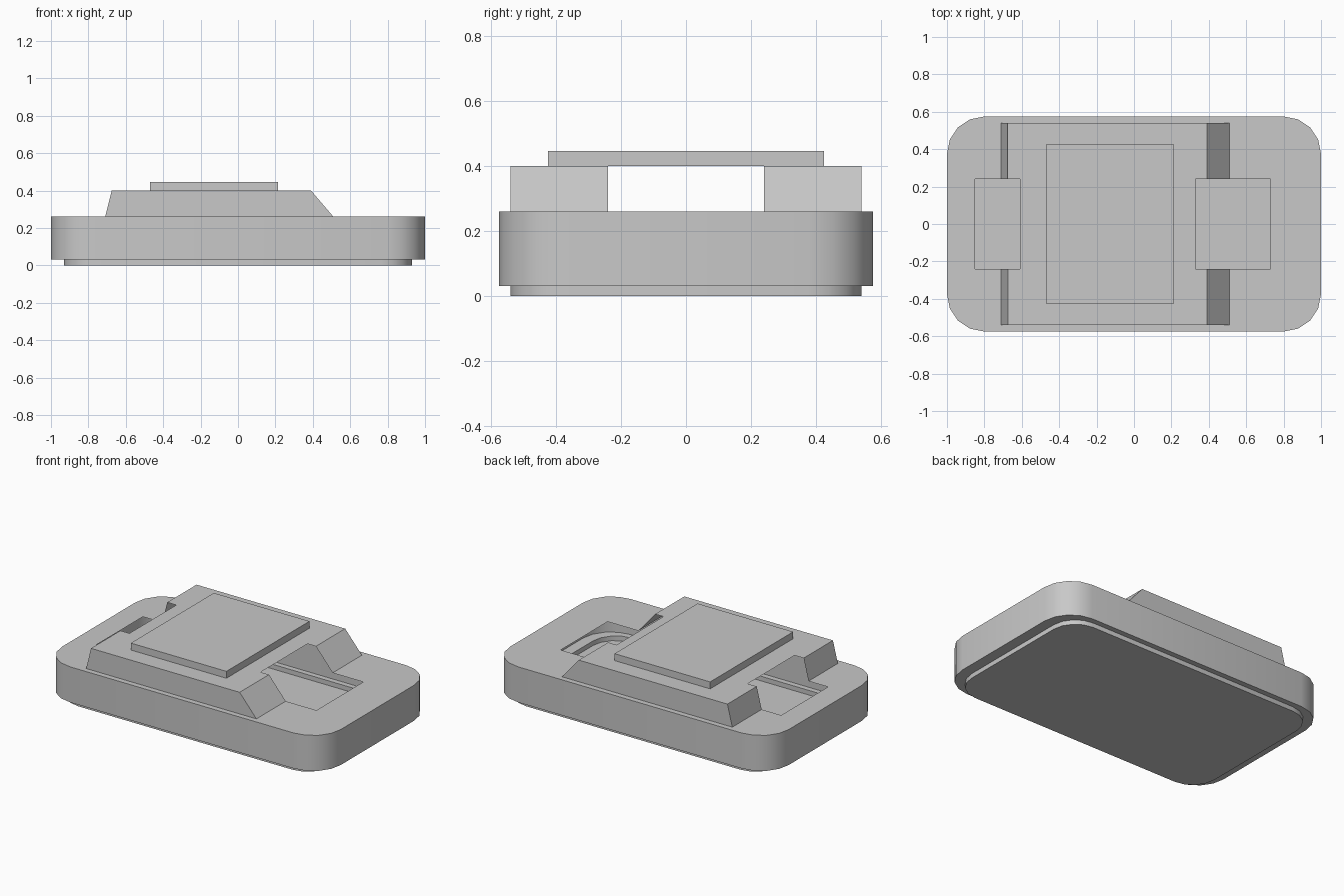
import bpy, bmesh, math
from mathutils import Vector

cube = bpy.data.objects.get("Cube")
if cube:
    bpy.data.objects.remove(cube)

grey = bpy.data.materials.new("plain_grey")
grey.use_nodes = True
GREY = (0.58, 0.58, 0.58, 1)
grey.diffuse_color = GREY
grey.node_tree.nodes["Principled BSDF"].inputs["Base Color"].default_value = GREY

# Shared layout: cabin footprint, slot half width and slot ends
CAB_BACK, CAB_FRONT, CAB_Y = -0.71, 0.51, 0.54
DECK_Z, ROOF_Z, SLOT_Y = 0.26, 0.40, 0.24
SLOTS = ((-0.85, -0.61), (0.33, 0.73))


def in_slot(p):
    return abs(p.y) < SLOT_Y and any(a < p.x < b for a, b in SLOTS)


def in_cabin(p):
    return CAB_BACK < p.x < CAB_FRONT and abs(p.y) < CAB_Y


def finish(bm, name, smooth=False):
    mesh = bpy.data.meshes.new(name)
    bm.to_mesh(mesh)
    bm.free()
    mesh.materials.append(grey)
    obj = bpy.data.objects.new(name, mesh)
    bpy.context.collection.objects.link(obj)
    if smooth:
        bpy.ops.object.select_all(action="DESELECT")
        obj.select_set(True)
        bpy.context.view_layer.objects.active = obj
        bpy.ops.object.shade_smooth_by_angle(angle=math.radians(35))
    return obj


def rounded_loop(bm, hx, hy, r, z, steps=4):
    """Ring of vertices around a rounded rectangle."""
    ring = []
    for q, (sx, sy) in enumerate(((1, 1), (-1, 1), (-1, -1), (1, -1))):
        for i in range(steps + 1):
            a = (q + i / steps) * math.pi / 2
            ring.append(bm.verts.new((sx * (hx - r) + r * math.cos(a),
                                      sy * (hy - r) + r * math.sin(a), z)))
    return ring


def bridge(bm, low, high):
    for i in range(len(low)):
        j = (i + 1) % len(low)
        bm.faces.new((low[i], low[j], high[j], high[i]))


def cut(bm, axis, value):
    normal = Vector((axis == 0, axis == 1, 0))
    geom = bm.verts[:] + bm.edges[:] + bm.faces[:]
    bmesh.ops.bisect_plane(bm, geom=geom, plane_co=normal * value, plane_no=normal)


def remove_faces(bm, test):
    doomed = [f for f in bm.faces if test(f.calc_center_median())]
    bmesh.ops.delete(bm, geom=doomed, context="FACES")


# Hollow body: foot floor, foot wall, step and side wall
bm = bmesh.new()
rings = [rounded_loop(bm, *spec) for spec in (
    (0.93, 0.54, 0.165, 0), (0.93, 0.54, 0.165, 0.03),
    (1, 0.575, 0.2, 0.03), (1, 0.575, 0.2, DECK_Z))]
bm.faces.new(rings[0][::-1])
for low, high in zip(rings, rings[1:]):
    bridge(bm, low, high)
finish(bm, "body_shell", smooth=True)

# Deck sheet, open under the cabin and at the slots
bm = bmesh.new()
bm.faces.new(rounded_loop(bm, 1, 0.575, 0.2, DECK_Z))
for x in (CAB_BACK, CAB_FRONT, SLOTS[0][0], SLOTS[1][1]):
    cut(bm, 0, x)
for y in (SLOT_Y, CAB_Y):
    cut(bm, 1, y)
    cut(bm, 1, -y)
remove_faces(bm, lambda p: in_slot(p) or in_cabin(p))
finish(bm, "deck")

# Cabin sheet with sloped ends, notched by the slots
bm = bmesh.new()
corners = ((-1, -1), (1, -1), (1, 1), (-1, 1))
low = [bm.verts.new((CAB_FRONT if sx > 0 else CAB_BACK, sy * CAB_Y, DECK_Z)) for sx, sy in corners]
high = [bm.verts.new((0.39 if sx > 0 else -0.675, sy * CAB_Y, ROOF_Z)) for sx, sy in corners]
bridge(bm, low, high)
bm.faces.new(high)
for x in (SLOTS[0][1], SLOTS[1][0]):
    cut(bm, 0, x)
for y in (-SLOT_Y, SLOT_Y):
    cut(bm, 1, y)
remove_faces(bm, in_slot)
finish(bm, "cabin")

# Raised roof plate
bm = bmesh.new()
bmesh.ops.create_cube(bm, size=1)
for v in bm.verts:
    v.co = (v.co.x * 0.685 - 0.128, v.co.y * 0.85, ROOF_Z + (v.co.z + 0.5) * 0.045)
remove_faces(bm, lambda p: p.z < ROOF_Z + 0.001)
finish(bm, "roof_plate")
